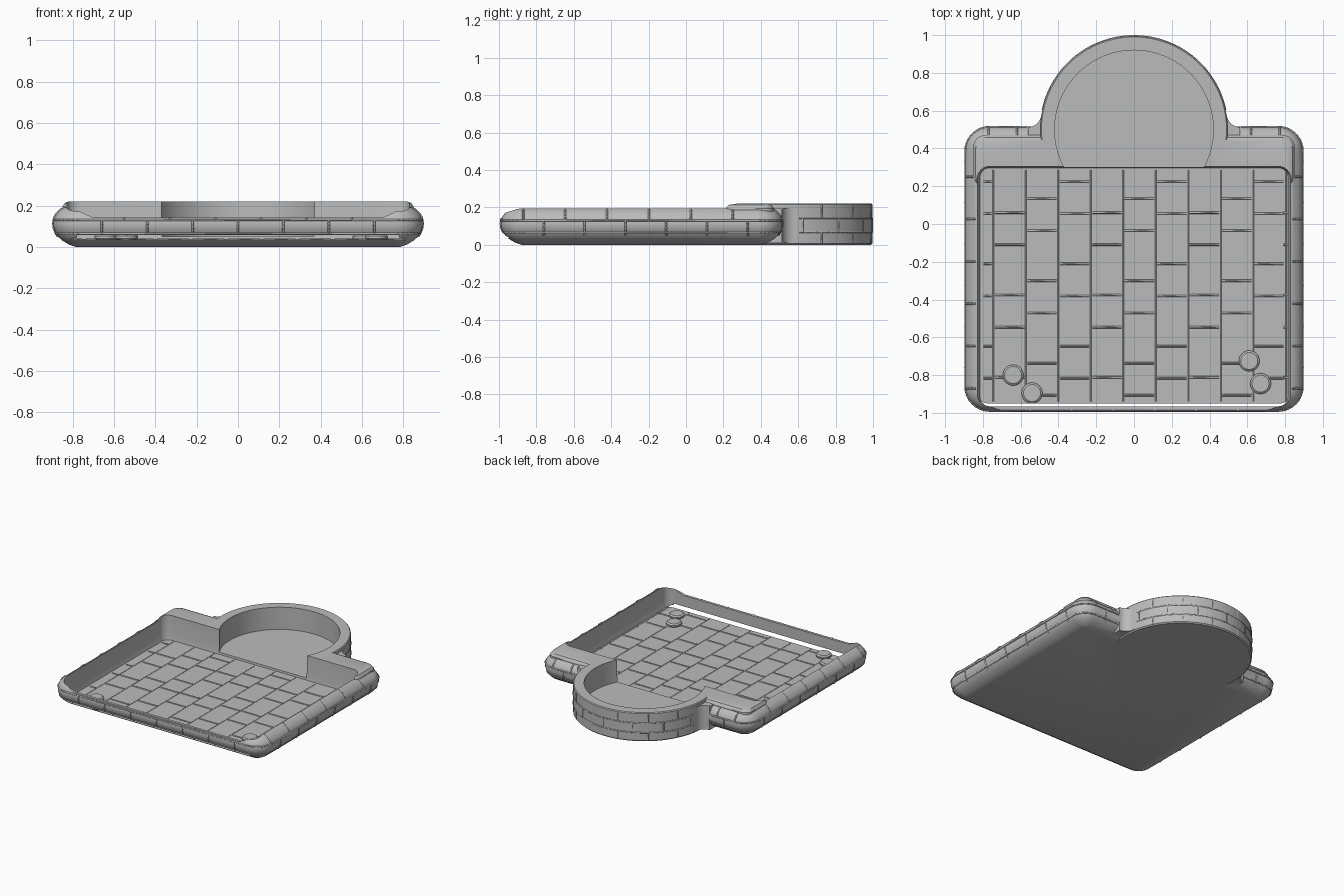
import bpy, bmesh, math
from math import sin, cos, pi, radians, sqrt

if "Cube" in bpy.data.objects:
    bpy.data.objects.remove(bpy.data.objects["Cube"])

grey = bpy.data.materials.new("stone_grey")
grey.use_nodes = True
grey.diffuse_color = (0.5, 0.5, 0.5, 1)
grey.node_tree.nodes["Principled BSDF"].inputs["Base Color"].default_value = (0.5, 0.5, 0.5, 1)

# Outer edge of the tray as (inset, height)
RIM = [(.11, 0), (.075, .012), (.045, .03), (.022, .05), (.006, .08), (0, .1),
       (0, .125), (.008, .15), (.025, .172), (.05, .19), (.08, .2)]
W, FRONT, BACK = .894, -.99, .515
RING_Y, RING_R, POCKET_R = .5, .496, .42


def finish(name, bm):
    bmesh.ops.recalc_face_normals(bm, faces=bm.faces)
    mesh = bpy.data.meshes.new(name)
    bm.to_mesh(mesh)
    bm.free()
    ob = bpy.data.objects.new(name, mesh)
    bpy.context.collection.objects.link(ob)
    mesh.materials.append(grey)
    return ob


def loft(name, loops):
    """Solid through a stack of equal-length closed loops."""
    bm = bmesh.new()
    rows = [[bm.verts.new(p) for p in loop] for loop in loops]
    n = len(rows[0])
    for a, b in zip(rows, rows[1:]):
        for i in range(n):
            j = (i + 1) % n
            bm.faces.new((a[i], a[j], b[j], b[i]))
    bm.faces.new(rows[0][::-1])
    bm.faces.new(rows[-1])
    return finish(name, bm)


def rounded(x, y0, y1, r, z, n=8):
    """Rounded rectangle loop, starting at the right end of the back edge."""
    pts = []
    for cx, cy, a0 in ((x - r, y1 - r, 90), (x - r, y0 + r, 0),
                       (r - x, y0 + r, -90), (r - x, y1 - r, -180)):
        for i in range(n + 1):
            a = radians(a0 - 90 * i / n)
            pts.append((cx + r * cos(a), cy + r * sin(a), z))
    return pts


def disc(r, z, cx=0, cy=RING_Y, n=96):
    return [(cx + r * cos(2 * pi * i / n), cy + r * sin(2 * pi * i / n), z) for i in range(n)]


def prism(name, pts, z0, z1):
    return loft(name, [[(x, y, z) for x, y in pts] for z in (z0, z1)])


def combine(target, other, mode):
    m = target.modifiers.new(mode, "BOOLEAN")
    m.operation, m.solver, m.object = mode, "EXACT", other
    bpy.context.view_layer.objects.active = target
    bpy.ops.object.modifier_apply(modifier=m.name)
    bpy.data.objects.remove(other)


def rim_inset(z):
    for (i0, z0), (i1, z1) in zip(RIM, RIM[1:]):
        if z <= z1:
            return i0 + (i1 - i0) * (z - z0) / (z1 - z0)
    return RIM[-1][0]


def tray_loop(inset, z):
    return rounded(W - inset, FRONT + inset, BACK - inset, .13 - inset, z)


# Tray body with rounded edge
tray = loft("tray", [tray_loop(i, z) for i, z in RIM])

# Raised back shelf
combine(tray, loft("shelf", [rounded(.85 - i, .2, .47 - i, .06, z) for i, z in
                             ((0, .1), (0, .195), (.012, .213), (.03, .22))]), "UNION")

# Round holder with concave corners where it meets the tray
combine(tray, loft("holder", [disc(RING_R - i, z) for i, z in
                              ((.008, 0), (0, .008), (0, .214), (.006, .22))]), "UNION")
for s in (-1, 1):
    arc = [(s * (.56 - .07 * cos(radians(a))), .588 - .075 * sin(radians(a)))
           for a in range(0, 91, 10)]
    combine(tray, prism("corner", arc + [(s * .56, .42), (s * .45, .42), (s * .45, .588)],
                        .012, .195), "UNION")

# Tray cavity, round pocket, lowered front wall and slot
combine(tray, loft("cavity", [rounded(.815, -.965, .297, .05, .035),
                              rounded(.825, -.965, .302, .06, .07),
                              rounded(.835, -.965, .308, .07, .4)]), "DIFFERENCE")
combine(tray, loft("pocket", [disc(POCKET_R, .05), disc(POCKET_R, .4)]), "DIFFERENCE")
bm = bmesh.new()
ends = [[bm.verts.new((x, y, z)) for x, z in ((-.7, .142), (.7, .142), (.83, .2), (.83, .3),
                                              (-.83, .3), (-.83, .2))] for y in (-1.1, -.93)]
bm.faces.new(ends[0])
bm.faces.new(ends[1])
for i in range(6):
    j = (i + 1) % 6
    bm.faces.new((ends[0][i], ends[0][j], ends[1][j], ends[1][i]))
combine(tray, finish("front_dip", bm), "DIFFERENCE")
combine(tray, prism("slot", [(-.78, -1.1), (.78, -1.1), (.78, -.95), (-.78, -.95)],
                    .0352, .058), "DIFFERENCE")
tray.select_set(True)
bpy.ops.object.shade_smooth_by_angle(angle=radians(30))

# Raised mortar lines, drawn as thin beads
beads = bpy.data.curves.new("mortar_lines", "CURVE")
beads.dimensions = "3D"
beads.bevel_depth = .006
beads.bevel_resolution = 0
beads.use_fill_caps = True


def bead(pts):
    sp = beads.splines.new("POLY")
    sp.points.add(len(pts) - 1)
    for p, co in zip(sp.points, pts):
        p.co = (*co, 1)


def rim_joint(side, t, z0, z1):
    pts = []
    for k in range(5):
        z = z0 + (z1 - z0) * k / 4
        i = rim_inset(z)
        pts.append({"front": (t, FRONT + i, z), "back": (t, BACK - i, z),
                    "left": (W - i, t, z), "right": (i - W, t, z)}[side])
    bead(pts)


# Seams and joints around the tray edge
for z in (.065, .13):
    i = rim_inset(z)
    bead([(.57, BACK - i, z)] + tray_loop(i, z) + [(-.57, BACK - i, z)])
for k in range(6):
    for side in ("left", "right"):
        rim_joint(side, -.76 + .218 * k, .05, .13)
        rim_joint(side, -.87 + .224 * k, .13, .192)
for k in range(-3, 4):
    rim_joint("front", .22 * k, .065, .13)
    if k < 3:
        rim_joint("front", .22 * k + .11, .13, .143)
for s in (-1, 1):
    rim_joint("back", s * .68, .05, .13)
    for x in (.62, .77):
        rim_joint("back", s * x, .13, .192)

# Seams and joints around the holder
def on_ring(a, z):
    r = RING_R - .002
    return (r * cos(radians(a)), RING_Y + r * sin(radians(a)), z)

for z in (.068, .142):
    bead([on_ring(a, z) for a in range(12, 169, 4)])
for row, (z0, z1) in enumerate(((.008, .068), (.068, .142), (.142, .214))):
    for k in range(6 + row % 2):
        a = 27 + 25.2 * k - 12.6 * (row % 2)
        bead([on_ring(a, z0), on_ring(a, z1)])

# Paving pattern on the tray floor
PITCH, PERIOD, FLOOR = .172, .436, .035
for c in range(-1, 10):
    x0, x1 = max(-.745 + PITCH * (c - 0), -.8), min(-.745 + PITCH * (c + 1), .8)
    if c == -1:
        x0 = -.805
    for n in range(-4, 3):
        base = .06 + (0, .075, .165)[c % 3] + PERIOD * n
        for y in (base, base - .17):
            if -.94 < y < .28:
                bead([(x0 + .008, y, FLOOR), (x1 - .008, y, FLOOR)])
    if c >= 0:
        bead([(x0, -.94, FLOOR - .002), (x0, .285, FLOOR - .002)])

curve_ob = bpy.data.objects.new("mortar_lines", beads)
bpy.context.collection.objects.link(curve_ob)
beads.materials.append(grey)

# Four small round studs near the front corners
for n, (x, y) in enumerate(((-.64, -.8), (-.54, -.895), (.61, -.725), (.67, -.845))):
    loft(f"stud_{n + 1}", [disc(r, z, x, y, 32) for r, z in
                           ((.045, .03), (.055, .042), (.055, .052), (.045, .06))])
